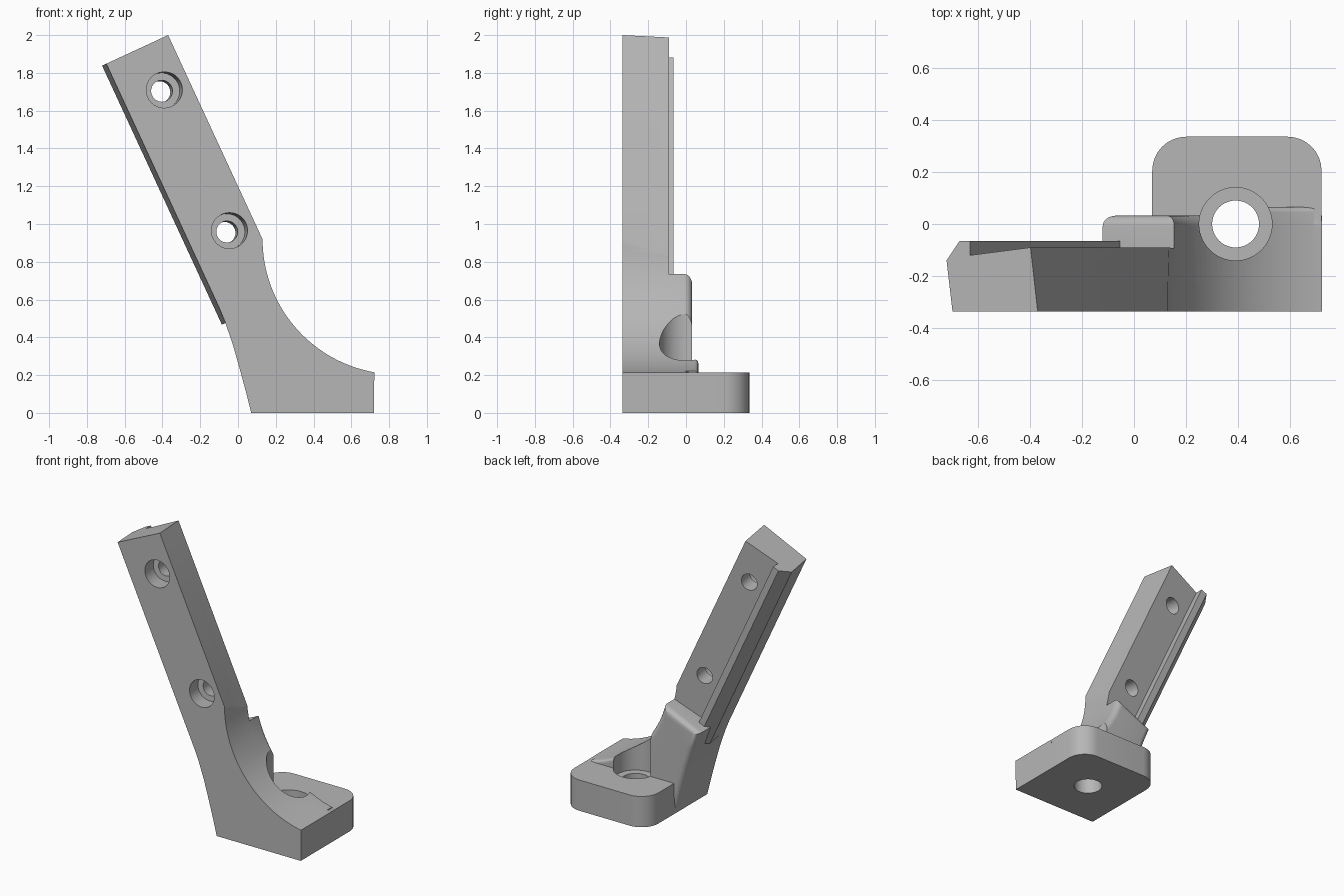
import bpy, bmesh, math
from mathutils import Vector

cube = bpy.data.objects.get("Cube")
if cube:
    bpy.data.objects.remove(cube, do_unlink=True)

grey = bpy.data.materials.new("plain_grey")
grey.use_nodes = True
COLOUR = (0.47, 0.47, 0.47, 1)
grey.diffuse_color = COLOUR
grey.node_tree.nodes["Principled BSDF"].inputs["Base Color"].default_value = COLOUR


def extrude(name, points, vec, bevel=0, pick=None):
    """Prism from a 3D outline; edges chosen by pick are rounded."""
    bm = bmesh.new()
    face = bm.faces.new([bm.verts.new(p) for p in points])
    new = bmesh.ops.extrude_face_region(bm, geom=[face], use_keep_orig=True)["geom"]
    bmesh.ops.translate(bm, vec=vec, verts=[v for v in new if isinstance(v, bmesh.types.BMVert)])
    bmesh.ops.recalc_face_normals(bm, faces=bm.faces)
    if bevel:
        edges = [e for e in bm.edges if pick(*[v.co for v in e.verts])]
        bmesh.ops.bevel(bm, geom=edges, offset=bevel, offset_type='OFFSET',
                        segments=8, profile=0.5, affect='EDGES')
    mesh = bpy.data.meshes.new(name)
    bm.to_mesh(mesh)
    bm.free()
    mesh.materials.append(grey)
    ob = bpy.data.objects.new(name, mesh)
    bpy.context.collection.objects.link(ob)
    return ob


def prism(name, outline, y0, y1, bevel=0, pick=None):
    return extrude(name, [Vector((x, y0, z)) for x, z in outline],
                   Vector((0, y1 - y0, 0)), bevel, pick)


def rod(name, centre, vec, radius, sides=48):
    vec = Vector(vec)
    a = vec.orthogonal().normalized()
    b = vec.normalized().cross(a)
    turn = [2 * math.pi * i / sides for i in range(sides)]
    return extrude(name, [Vector(centre) + radius * (a * math.cos(t) + b * math.sin(t))
                          for t in turn], vec)


def combine(target, other, operation):
    mod = target.modifiers.new("join", 'BOOLEAN')
    mod.object, mod.operation, mod.solver = other, operation, 'EXACT'
    bpy.context.view_layer.objects.active = target
    bpy.ops.object.modifier_apply(modifier=mod.name)
    bpy.data.objects.remove(other, do_unlink=True)


def arc(start, stop, step=2.5):
    """Points on the large concave sweep, angles in degrees."""
    count = round((stop - start) / step)
    angles = [math.radians(start + step * i) for i in range(count + 1)]
    return [(0.846 + 0.716 * math.cos(t), 0.92 + 0.716 * math.sin(t)) for t in angles]


FRONT = -0.335
across = Vector((-0.908, 0, -0.42))
along = Vector((0.42, 0, -0.908))

# Leaning arm with skewed section and a lip along its back
section = [(0, FRONT), (0.36, FRONT), (0.385, -0.14), (0.33, -0.065),
           (0.285, -0.065), (0.285, -0.12), (0.03, -0.09)]
arm = extrude("bracket", [Vector((-0.37, y, 2)) + across * u for u, y in section], along * 1.51)
combine(arm, prism("sweep_cutter", arc(0, 357.5), -0.6, 0.6), 'DIFFERENCE')

# Neck block under the arm, rounded along its back edges
neck_outline = [(0.07, 0), (0.72, 0)] + arc(195, 260)[::-1] + [
    (-0.12, 0.608), (-0.07, 0.485), (-0.03, 0.37), (0.01, 0.23), (0.045, 0.1)]
neck = prism("neck", neck_outline, FRONT, 0.032, 0.04,
             lambda a, b: min(a.y, b.y) > 0 and max(a.z, b.z) > 0.05
             and min(a.x, b.x) < 0.7)
combine(arm, neck, 'UNION')

# Foot plate with rounded back corners
foot = prism("foot", [(0.07, 0), (0.72, 0), (0.72, 0.215), (0.07, 0.215)], FRONT, 0.335, 0.13,
             lambda a, b: min(a.y, b.y) > 0.3 and abs(a.z - b.z) > 0.1)
combine(arm, foot, 'UNION')

# Low tail of the sweep beside the bolt hole
tail = prism("tail", [(0.46, 0.1), (0.7, 0.1)] + arc(235, 257.5)[::-1], -0.1, 0.065, 0.02,
             lambda a, b: min(a.y, b.y) > 0 and min(a.z, b.z) > 0.15)
combine(arm, tail, 'UNION')

# Bolt hole and its wide recess in the foot
combine(arm, rod("bolt_recess", (0.39, 0, 0.145), (0, 0, 0.9), 0.14, 64), 'DIFFERENCE')
combine(arm, rod("bolt_hole", (0.39, 0, -0.1), (0, 0, 0.5), 0.09, 64), 'DIFFERENCE')

# Two counterbored screw holes through the arm, square to its back
tilt = Vector((-0.11, 1, -0.05))
for x, z in [(-0.39, 1.71), (-0.045, 0.965)]:
    mouth = Vector((x, FRONT, z))
    combine(arm, rod("screw_recess", mouth - tilt * 0.1, tilt * 0.22, 0.095), 'DIFFERENCE')
    combine(arm, rod("screw_hole", mouth - tilt * 0.1, tilt * 0.5, 0.057), 'DIFFERENCE')

bpy.ops.object.select_all(action='DESELECT')
arm.select_set(True)
bpy.context.view_layer.objects.active = arm
bpy.ops.object.shade_smooth_by_angle(angle=math.radians(30))
